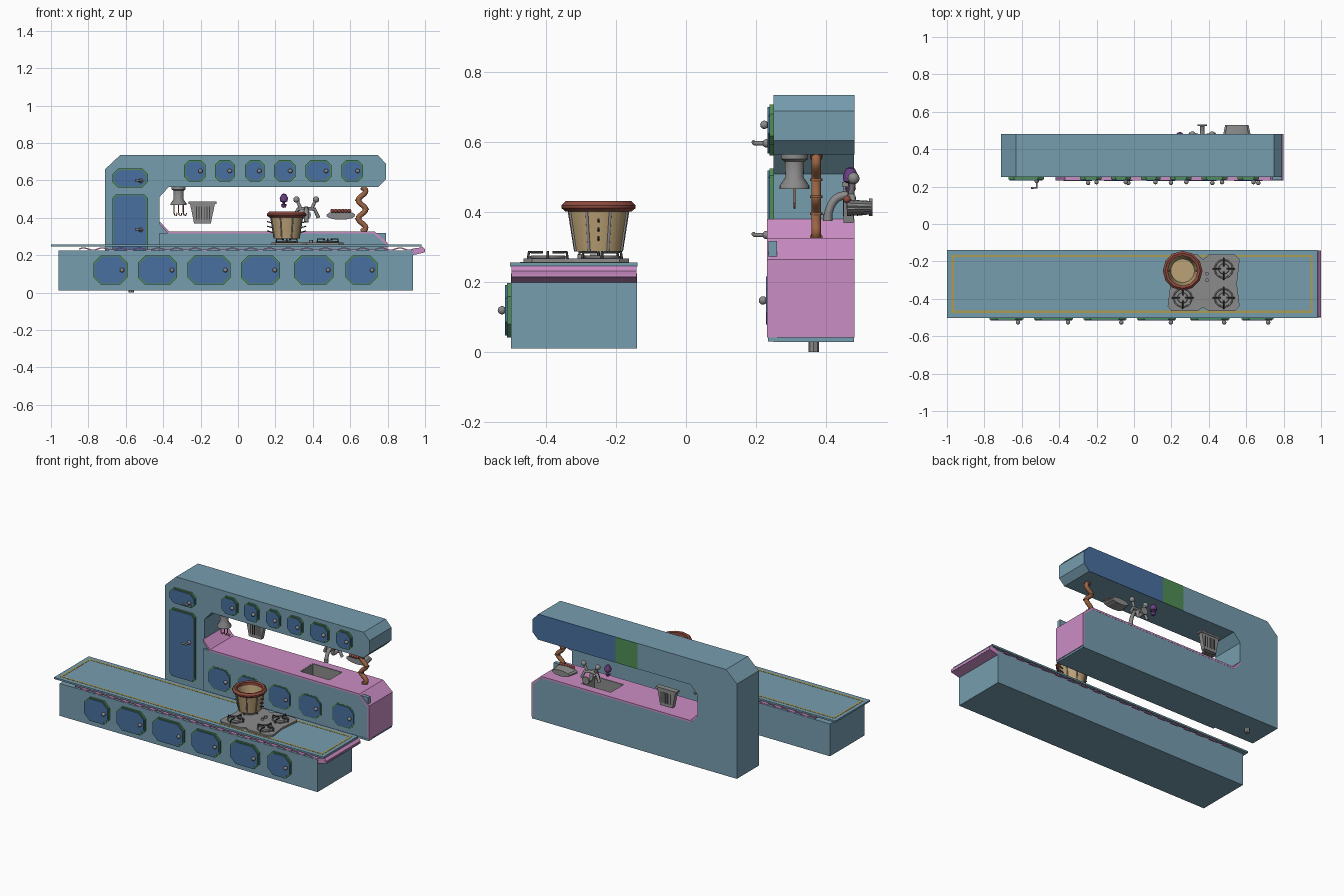
import bpy, bmesh, math
from mathutils import Vector

if "Cube" in bpy.data.objects:
    bpy.data.objects.remove(bpy.data.objects["Cube"])

def mat(name, r, g, b):
    m = bpy.data.materials.new(name)
    m.diffuse_color = (r, g, b, 1)
    m.use_nodes = True
    m.node_tree.nodes["Principled BSDF"].inputs["Base Color"].default_value = m.diffuse_color
    return m

TEAL = mat("teal", .18, .34, .43)
BLUE = mat("blue", .065, .16, .35)
PINK = mat("pink", .60, .27, .56)
GREEN = mat("green", .08, .27, .09)
GOLD = mat("gold", .42, .33, .08)
GREY = mat("grey", .26, .26, .26)
DARK = mat("dark", .05, .05, .05)
COPPER = mat("copper", .33, .13, .06)
WOOD = mat("wood", .50, .36, .18)
RUST = mat("rust", .27, .07, .05)
PURPLE = mat("purple", .14, .05, .22)

def add(name, bm, m, smooth=False):
    bmesh.ops.recalc_face_normals(bm, faces=bm.faces)
    me = bpy.data.meshes.new(name)
    bm.to_mesh(me)
    bm.free()
    me.materials.append(m)
    ob = bpy.data.objects.new(name, me)
    bpy.context.collection.objects.link(ob)
    if smooth:
        bpy.ops.object.select_all(action='DESELECT')
        ob.select_set(True)
        bpy.context.view_layer.objects.active = ob
        bpy.ops.object.shade_smooth_by_angle(angle=math.radians(40))
    return ob

def prism(name, pts, a, b, m, axis='y'):
    """Extrude an outline: (x, z) along y, or (x, y) along z."""
    bm = bmesh.new()
    f = lambda p, t: (p[0], t, p[1]) if axis == 'y' else (p[0], p[1], t)
    face = bm.faces.new([bm.verts.new(f(p, a)) for p in pts])
    ext = bmesh.ops.extrude_face_region(bm, geom=[face])
    vs = [v for v in ext['geom'] if isinstance(v, bmesh.types.BMVert)]
    d = (0, b - a, 0) if axis == 'y' else (0, 0, b - a)
    bmesh.ops.translate(bm, verts=vs, vec=d)
    return add(name, bm, m)

def box(name, x0, x1, y0, y1, z0, z1, m):
    return prism(name, [(x0, z0), (x1, z0), (x1, z1), (x0, z1)], y0, y1, m)

def lathe(name, prof, loc, m, n=20, tilt=0, smooth=True):
    """Spin a (radius, height) profile; tilt leans it about x."""
    bm = bmesh.new()
    vs = [bm.verts.new((r, 0, z)) for r, z in prof]
    es = [bm.edges.new(p) for p in zip(vs, vs[1:])]
    bmesh.ops.spin(bm, geom=vs + es, cent=(0, 0, 0), axis=(0, 0, 1), angle=2 * math.pi, steps=n)
    bmesh.ops.remove_doubles(bm, verts=bm.verts, dist=1e-5)
    ob = add(name, bm, m, smooth)
    ob.location = loc
    ob.rotation_euler.x = tilt
    return ob

def ball(name, loc, r, m):
    bm = bmesh.new()
    bmesh.ops.create_uvsphere(bm, u_segments=12, v_segments=8, radius=r)
    ob = add(name, bm, m, True)
    ob.location = loc
    return ob

def tube(name, pts, r, m, closed=False, kind='POLY'):
    cu = bpy.data.curves.new(name, 'CURVE')
    cu.dimensions = '3D'
    cu.bevel_depth, cu.bevel_resolution, cu.use_fill_caps = r, 2, True
    s = cu.splines.new(kind)
    s.points.add(len(pts) - 1)
    for p, q in zip(s.points, pts):
        p.co = (*q, 1)
    s.use_cyclic_u = closed
    if kind == 'NURBS':
        s.use_endpoint_u, s.order_u = True, 3
    cu.materials.append(m)
    ob = bpy.data.objects.new(name, cu)
    bpy.context.collection.objects.link(ob)
    return ob

def octagon(cx, cz, w, h, c):
    w, h = w / 2, h / 2
    q = [(w, h - c), (w - c, h), (c - w, h), (-w, h - c), (-w, c - h), (c - w, -h), (w - c, -h), (w, c - h)]
    return [(cx + x, cz + z) for x, z in q]

def door(name, cx, cz, w, h, y, knob=True, c=.03):
    prism(name + "_frame", octagon(cx, cz, w, h, c), y - .011, y + .002, GREEN)
    prism(name + "_panel", octagon(cx, cz, w - .012, h - .012, c), y - .017, y, BLUE)
    if knob:
        ball(name + "_knob", (cx + w / 2 - .028, y - .026, cz), .012, GREY)

# front island: base, wavy cloth, worktop, gold inlay
box("island_base", -.96, .935, -.5, -.14, .01, .225, TEAL)
top, N = [], 108
for i in range(N + 1):
    x = -.85 + 1.79 * i / N
    top.append((x, .236 + .006 * math.sin(i / N * 36 * math.pi)))
top += [(.975, .240), (1.0, .222)]
prism("island_cloth", top + [(x, z - .007) for x, z in reversed(top)], -.499, -.141, PINK)
prism("island_cloth_end", [(.936, .228), (.985, .246), (1, .232), (.998, .215), (.936, .2)], -.498, -.142, PINK)
box("island_worktop", -1, .98, -.503, -.138, .245, .256, TEAL)
for k, (x0, x1, y0, y1) in enumerate([(-.975, .955, -.475, -.463), (-.975, .955, -.177, -.165),
                                      (-.975, -.963, -.463, -.177), (.943, .955, -.463, -.177)]):
    box(f"inlay_{k}", x0, x1, y0, y1, .254, .2575, GOLD)
for k, (x, w) in enumerate([(-.682, .18), (-.43, .21), (-.155, .23), (.12, .21), (.405, .21), (.66, .17)]):
    door(f"island_door_{k}", x, .12, w, .155, -.5, c=.038)

# rear unit: C-shaped cabinet with a pink worktop strip
body = [(-.71, .03), (.795, .03), (.795, .262), (.728, .322), (-.37, .322), (-.42, .375), (-.42, .51),
        (-.37, .565), (.75, .565), (.79, .605), (.79, .69), (.748, .735), (-.63, .735), (-.71, .66)]
cabinet = prism("rear_cabinet", body, .25, .48, TEAL)
strip = [(-.42, .381), (-.368, .327), (.73, .327), (.80, .265), (.80, .042),
         (.788, .042), (.788, .258), (.725, .315), (-.373, .315), (-.42, .366)]
worktop = prism("rear_worktop", strip, .232, .481, PINK)
box("rear_plinth", -.42, .798, .234, .26, .031, .044, TEAL)
box("lower_front", -.42, .79, .236, .26, .044, .318, TEAL)

# sink recess
cutter = box("sink_cutter", .25, .47, .29, .43, .24, .4, GREY)
cutter.hide_render = True
for ob in (cabinet, worktop):
    bo = ob.modifiers.new("sink", 'BOOLEAN')
    bo.operation, bo.object, bo.solver = 'DIFFERENCE', cutter, 'EXACT'
    bpy.context.view_layer.objects.active = ob
    bpy.ops.object.modifier_apply(modifier="sink")
bpy.data.objects.remove(cutter)
box("sink_floor", .25, .47, .29, .43, .239, .243, GREY)
for k, (x0, x1, y0, y1) in enumerate([(.25, .255, .29, .43), (.465, .47, .29, .43),
                                      (.255, .465, .29, .295), (.255, .465, .425, .43)]):
    box(f"sink_wall_{k}", x0, x1, y0, y1, .24, .326, GREY)

# coloured back panels on the upper beam
prism("back_panel_blue", [(.18, .565), (.75, .565), (.79, .605), (.79, .69), (.748, .735), (.18, .735)], .479, .482, BLUE)
box("back_panel_green", .02, .18, .479, .482, .565, .735, GREEN)

# rear doors
for k, (x, w) in enumerate([(-.23, .115), (-.07, .108), (.09, .105), (.25, .115), (.43, .138), (.61, .115)]):
    door(f"upper_door_{k}", x, .65, w, .115, .25, c=.026)
for k, x in enumerate([-.3, -.085, .143, .364, .61]):
    door(f"lower_door_{k}", x, .148, .165, .15, .246, c=.035)
door("corner_door", -.577, .612, .19, .1, .25, False)
door("tall_door", -.577, .3, .19, .45, .25, False, .02)
for n, z in (("corner", .597), ("tall", .335)):
    tube(n + "_handle", [(-.52, .235, z), (-.52, .195, z), (-.55, .193, z + .003)], .006, GREY)
    ball(n + "_handle_base", (-.52, .23, z), .012, GREY)
lathe("drain_stub", [(0, 0), (.015, 0), (.015, .035), (0, .035)], (-.57, .365, 0), GREY, 8)

# wavy copper pipe with collars
def pipe(t):
    return (.663 + .02 * math.sin(t * 5 * math.pi), .372, .322 + .245 * t)
tube("copper_pipe", [pipe(i / 40) for i in range(41)], .014, COPPER)
for t in (.02, .3, .5, .7, .97):
    a, b = Vector(pipe(t - .015)), Vector(pipe(t + .015))
    tube("pipe_collar", [a, b], .018, COPPER)

# hanging bell holder with hooks
lathe("bell_holder", [(0, .565), (.038, .565), (.038, .552), (.028, .545), (.026, .5), (.043, .475), (.043, .467), (0, .475)],
      (-.318, .31, 0), GREY)
for s in (-1, 0, 1):
    x = -.318 + s * .025
    tube("hook", [(x, .31, .475), (x, .31, .43), (x + .004, .31, .415), (x + .014, .31, .412), (x + .018, .31, .426)], .003, COPPER)

# slatted basket at the back of the opening
prism("basket", [(-.235, .37), (-.145, .37), (-.122, .482), (-.258, .482)], .45, .478, GREY)
box("basket_rim", -.265, -.115, .446, .482, .474, .486, GREY)
for k in range(6):
    x = -.225 + k * .014
    box("basket_slot", x, x + .005, .448, .48, .39, .46, DARK)

# faucet with curved spout and two taps
tube("faucet_spout", [(.365, .405, .385), (.365, .408, .41), (.365, .43, .445), (.365, .47, .45), (.365, .47, .39), (.365, .525, .41)],
     .012, GREY, kind='NURBS')
lathe("faucet_nozzle", [(0, 0), (.013, 0), (.013, .02), (0, .02)], (.365, .405, .375), GREY, 12)
lathe("faucet_flange", [(0, -.005), (.025, -.005), (.025, .005), (0, .005)], (.365, .528, .415), GREY, 12, math.pi / 2)
for s in (-1, 1):
    tube("faucet_leg", [(.365, .47, .45), (.365 + s * .045, .475, .445), (.365 + s * .065, .48, .4)], .01, GREY)
    tube("tap_stem", [(.365 + s * .03, .472, .45), (.365 + s * .05, .478, .495)], .009, GREY)
    ball("tap_head", (.365 + s * .052, .479, .497), .017, GREY)

# purple brush
lathe("brush_head", [(0, .53), (.012, .525), (.022, .505), (.02, .488), (.007, .482), (.007, .475), (.016, .47), (.01, .455), (0, .453)],
      (.245, .47, 0), PURPLE, 12)

# fluted dish with a dark red rim
bm = bmesh.new()
rings = []
for r, y in ((.074, .46), (.06, .53)):
    rings.append([bm.verts.new((.55 + r * (1 + .06 * (i % 2)) * math.cos(i * math.pi / 16), y,
                                .413 + .32 * r * math.sin(i * math.pi / 16))) for i in range(32)])
for i in range(32):
    j = (i + 1) % 32
    bm.faces.new([rings[0][i], rings[0][j], rings[1][j], rings[1][i]])
for r in rings:
    bm.faces.new(r)
add("fluted_dish", bm, GREY)
for k in range(6):
    ball("dish_bead", (.505 + k * .018, .46, .437), .011, RUST)

# stove plate with a waisted outline
stove = [(.18, -.44), (.2, -.465), (.34, -.465), (.37, -.445), (.4, -.465), (.54, -.465), (.565, -.44), (.55, -.32),
         (.565, -.19), (.54, -.163), (.4, -.163), (.37, -.19), (.34, -.163), (.2, -.163), (.18, -.19), (.195, -.32)]
prism("stove_plate", stove, .255, .268, GREY, 'z')
for x, y in ((.26, -.395), (.48, -.395), (.26, -.25), (.48, -.24)):
    lathe("burner", [(0, .266), (.03, .266), (.026, .277), (0, .277)], (x, y, 0), GREY, 16)
    tube("burner_ring", [(x + .048 * math.cos(a * math.pi / 10), y + .048 * math.sin(a * math.pi / 10), .272) for a in range(20)],
         .004, GREY, True)
    for k in range(4):
        c, s = math.cos(k * math.pi / 2), math.sin(k * math.pi / 2)
        tube("grate_bar", [(x + c * r, y + s * r, z) for r, z in ((.056, .268), (.054, .286), (.014, .286))], .004, DARK)
for y in (-.265, -.3):
    lathe("stove_knob", [(0, .266), (.01, .266), (.01, .28), (0, .28)], (.39, y, 0), GREY, 10)

# pot with a red-brown wavy rim and side spikes
P = (.26, -.25)
lathe("pot", [(0, .288), (.07, .288), (.09, .415), (.082, .415), (.063, .3), (0, .3)], (*P, 0), WOOD, 24)
lathe("pot_rim", [(.08, .408), (.094, .402), (.106, .412), (.106, .42), (.094, .432), (.08, .428), (.08, .408)], (*P, 0), RUST, 12)
for k in range(8):
    a = math.pi / 8 + k * math.pi / 4
    c, s = math.cos(a), math.sin(a)
    tube("pot_rib", [(P[0] + c * r, P[1] + s * r, z) for r, z in ((.0705, .289), (.0885, .403))], .004, GREY)
for s in (-1, 1):
    for z in (.32, .345, .37):
        tube("pot_spike", [(P[0] + s * .07, P[1], z), (P[0] + s * .105, P[1], z + .01)], .003, DARK)
